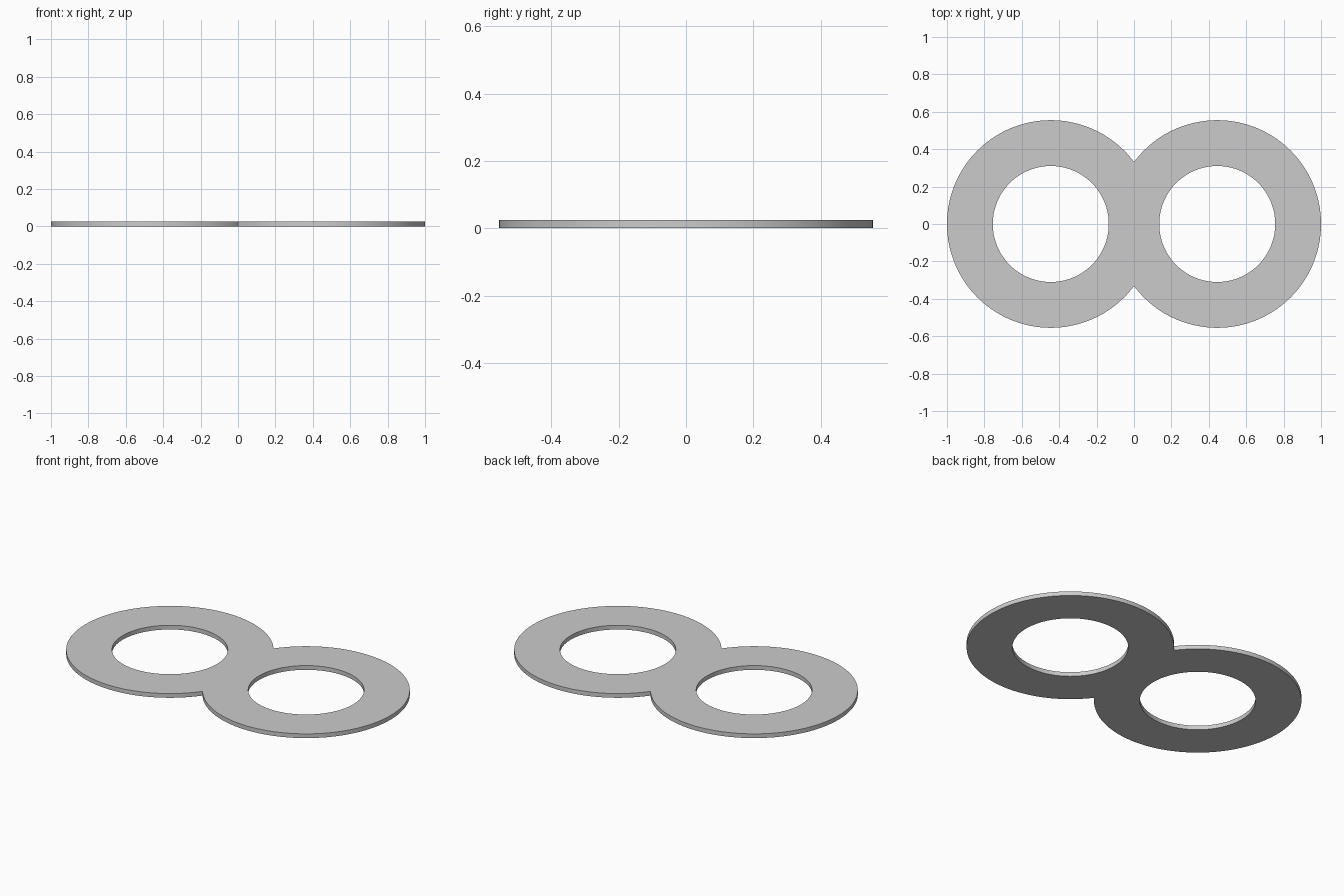
import bpy, bmesh, math

if "Cube" in bpy.data.objects:
    bpy.data.objects.remove(bpy.data.objects["Cube"])

R_OUT, R_IN, CX, THICK = 0.555, 0.31, 0.445, 0.025
SEG = 128


def arc(cx, r, start, end, n):
    """Points on an arc, end point left out."""
    return [(cx + r * math.cos(start + (end - start) * i / n),
             r * math.sin(start + (end - start) * i / n)) for i in range(n)]


# Outline of two overlapping discs, meeting in a notch at x = 0
notch = math.acos(CX / R_OUT)
right = arc(CX, R_OUT, -math.pi + notch, math.pi - notch, SEG)
left = [(-x, -y) for x, y in right]
outline = right + left

# One hole in each disc
holes = [arc(s * CX, R_IN, 0, 2 * math.pi, SEG) for s in (-1, 1)]

# Flat filled profile, extruded to a thin plate
curve = bpy.data.curves.new("double_ring_plate", 'CURVE')
curve.dimensions = '2D'
curve.fill_mode = 'BOTH'
curve.extrude = THICK / 2
for loop in [outline] + holes:
    spline = curve.splines.new('POLY')
    spline.points.add(len(loop) - 1)
    for p, (x, y) in zip(spline.points, loop):
        p.co = (x, y, 0, 1)
    spline.use_cyclic_u = True

plate = bpy.data.objects.new("double_ring_plate", curve)
bpy.context.collection.objects.link(plate)
plate.location.z = THICK / 2
bpy.context.view_layer.objects.active = plate
plate.select_set(True)
bpy.ops.object.convert(target='MESH')
plate = bpy.context.object

# Weld caps to walls
bm = bmesh.new()
bm.from_mesh(plate.data)
bmesh.ops.remove_doubles(bm, verts=bm.verts, dist=1e-5)
bmesh.ops.recalc_face_normals(bm, faces=bm.faces)
bm.to_mesh(plate.data)
bm.free()
bpy.ops.object.shade_smooth_by_angle(angle=math.radians(30))
